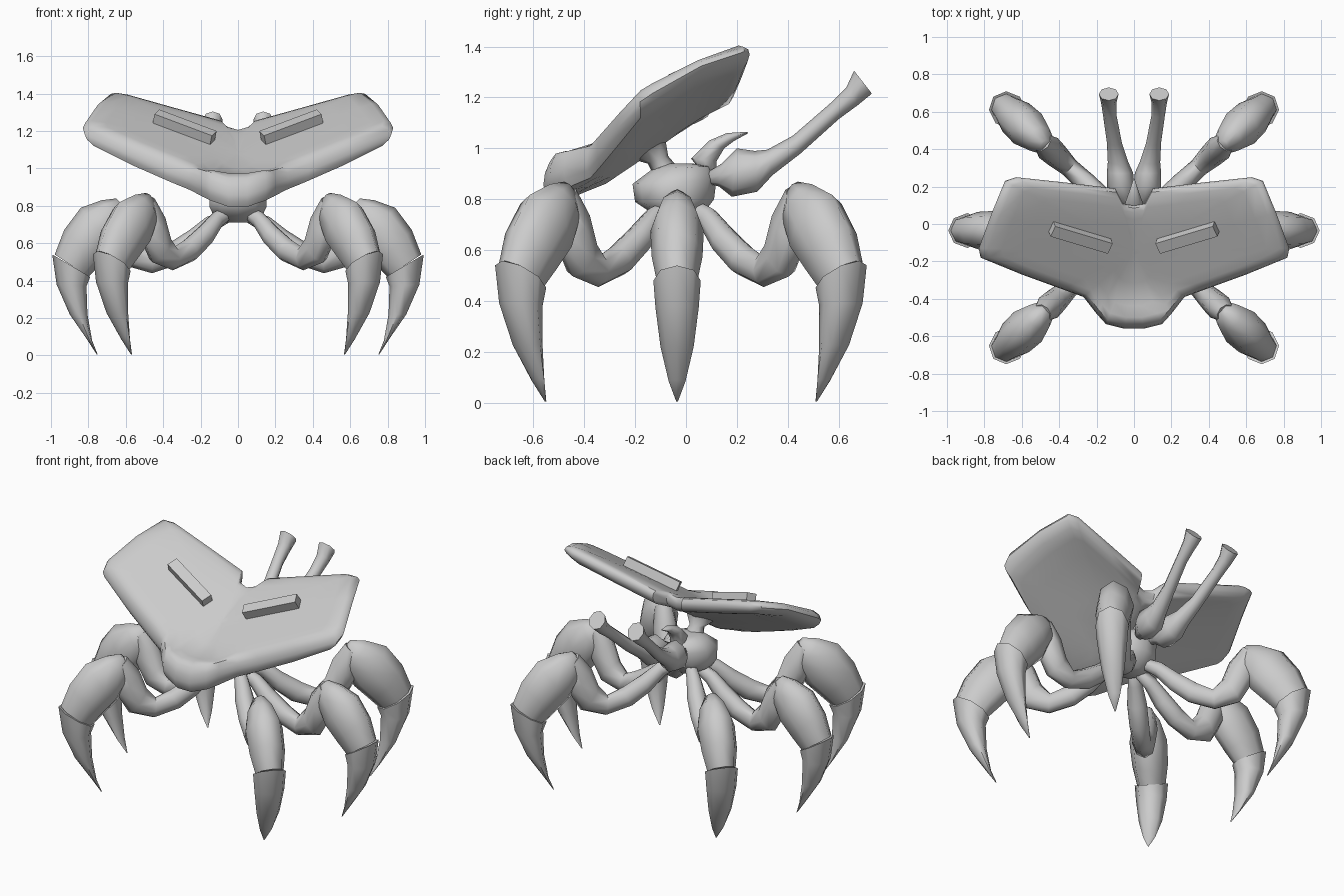
import bpy, bmesh, math
from mathutils import Matrix, Vector

default_cube = bpy.data.objects.get("Cube")
if default_cube:
    bpy.data.objects.remove(default_cube, do_unlink=True)

grey = bpy.data.materials.new("plain_grey")
grey.use_nodes = True
grey.diffuse_color = (0.6, 0.6, 0.6, 1)
grey.node_tree.nodes["Principled BSDF"].inputs["Base Color"].default_value = (0.6, 0.6, 0.6, 1)


def finish(name, bm, matrix=None, smooth_angle=65):
    """Turn a bmesh into a shaded, coloured object."""
    bmesh.ops.recalc_face_normals(bm, faces=bm.faces)
    mesh = bpy.data.meshes.new(name)
    bm.to_mesh(mesh)
    bm.free()
    mesh.materials.append(grey)
    obj = bpy.data.objects.new(name, mesh)
    bpy.context.collection.objects.link(obj)
    if matrix is not None:
        obj.matrix_world = matrix
    bpy.ops.object.select_all(action="DESELECT")
    obj.select_set(True)
    bpy.context.view_layer.objects.active = obj
    bpy.ops.object.shade_smooth_by_angle(angle=math.radians(smooth_angle))
    return obj


def skin(bm, rings):
    """Bridge consecutive closed rings of points and cap both ends."""
    loops = [[bm.verts.new(p) for p in ring] for ring in rings]
    for low, high in zip(loops, loops[1:]):
        n = len(low)
        for i in range(n):
            j = (i + 1) % n
            bm.faces.new((low[i], low[j], high[j], high[i]))
    bm.faces.new(loops[0])
    bm.faces.new(loops[-1])


def limb(name, rows, matrix, sides=8):
    """Loft ellipses; each row holds two opposite edge points (reach, height),
    the half width sideways and an optional sideways shift."""
    rings = []
    for r1, z1, r2, z2, width, *shift in rows:
        mid = Vector(((r1 + r2) / 2, shift[0] if shift else 0, (z1 + z2) / 2))
        half = Vector(((r1 - r2) / 2, 0, (z1 - z2) / 2))
        side = Vector((0, width, 0))
        turns = [2 * math.pi * i / sides for i in range(sides)]
        rings.append([mid + half * math.cos(t) + side * math.sin(t) for t in turns])
    bm = bmesh.new()
    skin(bm, rings)
    return finish(name, bm, matrix)


# Legs: thin inner limb, bulging thigh and curved claw
INNER = [
    (.05, .78, .05, .71, .03),
    (.17, .74, .13, .66, .04),
    (.26, .67, .21, .57, .055),
    (.37, .60, .31, .49, .055),
    (.45, .56, .46, .44, .05),
    (.50, .62, .60, .48, .065),
    (.54, .73, .67, .60, .07),
    (.61, .82, .68, .75, .05),
]
THIGH = [
    (.65, .84, .59, .77, .03),
    (.73, .83, .60, .68, .075),
    (.84, .79, .66, .56, .105),
    (.93, .67, .74, .48, .10),
    (.98, .54, .80, .42, .08),
]
CLAW = [
    (.993, .54, .79, .42, .093),
    (.97, .38, .81, .37, .085),
    (.90, .22, .805, .22, .065),
    (.81, .09, .78, .08, .033),
    (.755, .005, .75, .005, .003),
]
# Turn, hub offset and size of each leg; the middle pair is a little smaller
LEGS = {}
for rank, angle, hub, size in (("rear", 43, -.02, 1.035), ("middle", 0, -.035, 1),
                               ("front", -43, -.02, 1.035)):
    LEGS["left_" + rank] = (angle, hub, size)
    LEGS["right_" + rank] = (180 - angle, hub, size)
for leg, (angle, hub, size) in LEGS.items():
    place = (Matrix.Translation((0, hub, 0)) @ Matrix.Rotation(math.radians(angle), 4, "Z")
             @ Matrix.Scale(size, 4))
    for part, rows in (("inner_leg", INNER), ("thigh", THIGH), ("claw", CLAW)):
        limb(f"{leg}_{part}", rows, place)

# Body with a neck that carries the shell
backward = Matrix.Rotation(math.radians(90), 4, "Z")
limb("body", [
    (.04, .71, -.10, .71, .06),
    (.08, .76, -.14, .75, .14),
    (.11, .80, -.20, .79, .16),
    (.12, .88, -.21, .86, .16),
    (.10, .93, -.13, .92, .12),
    (.03, .94, -.08, .94, .06),
], backward, 10)
limb("neck", [
    (-.01, .90, -.12, .88, .07),
    (-.07, .97, -.15, .94, .045),
    (-.08, 1.03, -.22, .96, .09),
], backward)

# Hooked stinger behind the neck
limb("stinger", [
    (.12, .89, .06, .91, .035),
    (.12, .95, .02, .96, .055),
    (.15, 1.0, .09, 1.03, .045),
    (.19, 1.03, .16, 1.06, .025),
    (.245, 1.06, .24, 1.065, .003),
], backward)

# Pair of rear stalks with bulbs at the root and flared ends
STALK = [
    (.09, .91, .09, .86, .03, .04),
    (.14, .94, .13, .85, .05, .055),
    (.20, 1.0, .18, .81, .075, .07),
    (.27, .99, .28, .83, .07, .075),
    (.32, .995, .34, .895, .055, .085),
    (.42, 1.05, .45, .98, .04, .105),
    (.57, 1.18, .60, 1.115, .036, .13),
    (.63, 1.24, .675, 1.17, .042, .135),
    (.66, 1.305, .73, 1.215, .053, .135),
]
for name, sign in (("right_stalk", 1), ("left_stalk", -1)):
    limb(name, [(*row[:5], row[5] * sign) for row in STALK], backward)


# Shell: tilted V-shaped plate with a swollen front
def nose(x, y):
    return max(0, min(1, (-.40 - y) / .1)) * max(0, min(1, (.27 - abs(x)) / .08))


def shell_top(x, y):
    rear = max(0, y)
    return 1.17 + .55 * y - .9 * rear ** 2 + (.21 + .2 * rear) * abs(x) + .07 * nose(x, y)


def thickness(x, y):
    return .09 + .05 * max(0, min(1, -y / .3)) + .03 * nose(x, y)


HALF = [(.06, .11), (.10, .19), (.35, .22), (.63, .25), (.69, .23), (.76, .06),
        (.83, -.13), (.82, -.18), (.60, -.27), (.38, -.35), (.27, -.39),
        (.20, -.48), (.15, -.535), (.05, -.56)]
outline = [(0, .10)] + HALF + [(-x, y) for x, y in reversed(HALF)]


def shell_ring(scale, depth):
    """Outline shrunk toward the middle, sunk by a share of the thickness."""
    ring = []
    for x, y in outline:
        x, y = x * scale, -.15 + (y + .15) * scale
        ring.append((x, y, shell_top(x, y) - depth * thickness(x, y)))
    return ring


LAYERS = [(.05, 1), (.4, 1), (.7, 1), (.85, 1), (.94, .95), (.985, .72), (1, .5),
          (.985, .25), (.94, .05), (.85, 0), (.7, 0), (.4, 0), (.05, 0)]
bm = bmesh.new()
skin(bm, [shell_ring(scale, depth) for scale, depth in LAYERS])
finish("shell", bm, smooth_angle=50)

# Raised bars on the shell
for name, sign in (("left_bar", 1), ("right_bar", -1)):
    normal = Vector((-.21 * sign, -.55, 1)).normalized()
    along = Vector((sign, .3, .55 * .3 + .21)).normalized()
    across = normal.cross(along)
    centre = Vector((.29 * sign, -.06, shell_top(.29, -.06))) + normal * .02
    frame = Matrix((along, across, normal)).transposed().to_4x4()
    bm = bmesh.new()
    bmesh.ops.create_cube(bm, size=1)
    bmesh.ops.scale(bm, vec=(.34, .065, .07), verts=bm.verts)
    finish(name, bm, Matrix.Translation(centre) @ frame)
